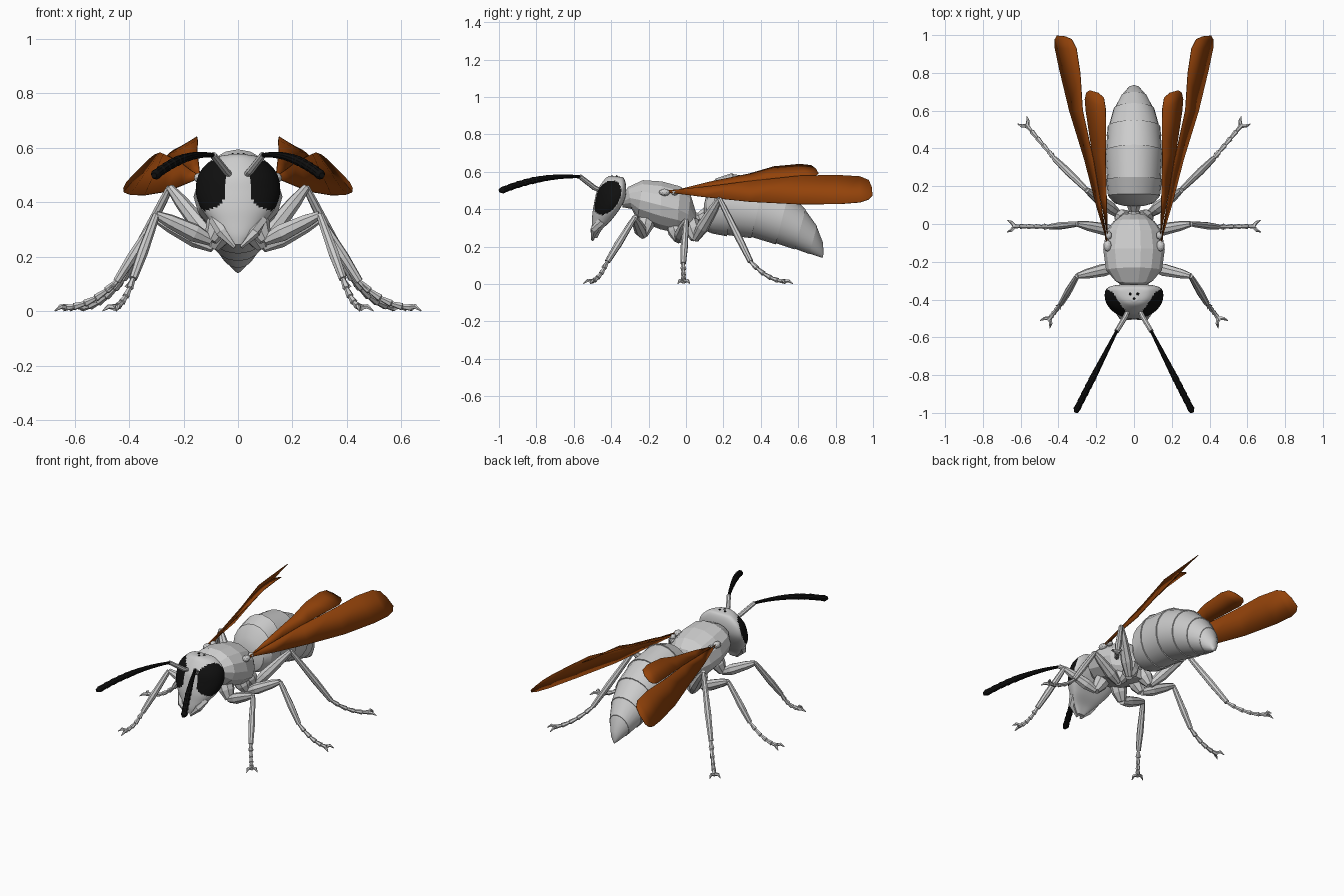
import bpy, bmesh, math
from mathutils import Vector as V

if "Cube" in bpy.data.objects:
    bpy.data.objects.remove(bpy.data.objects["Cube"])


def material(name, rgb):
    m = bpy.data.materials.new(name)
    m.diffuse_color = (*rgb, 1)
    m.use_nodes = True
    m.node_tree.nodes["Principled BSDF"].inputs["Base Color"].default_value = m.diffuse_color
    return m


GREY = material("light grey", (0.61, 0.61, 0.61))
BLACK = material("black", (0.005, 0.005, 0.005))
AMBER = material("wing brown", (0.29, 0.055, 0.003))


def finish(bm, name, mats, smooth=None):
    bmesh.ops.recalc_face_normals(bm, faces=bm.faces)
    me = bpy.data.meshes.new(name)
    bm.to_mesh(me)
    bm.free()
    ob = bpy.data.objects.new(name, me)
    bpy.context.collection.objects.link(ob)
    for m in mats:
        me.materials.append(m)
    if smooth:
        bpy.context.view_layer.objects.active = ob
        ob.select_set(True)
        bpy.ops.object.shade_smooth_by_angle(angle=math.radians(smooth))
        ob.select_set(False)
    return ob


def loft(name, rings, mats, smooth=None, rule=None):
    bm = bmesh.new()
    rows = [[bm.verts.new(p) for p in r] for r in rings]
    n = len(rows[0])
    for a, b in zip(rows, rows[1:]):
        for i in range(n):
            j = (i + 1) % n
            bm.faces.new((a[i], a[j], b[j], b[i]))
    bm.faces.new(rows[0])
    bm.faces.new(rows[-1])
    if rule:
        for f in bm.faces:
            f.material_index = rule(f.calc_center_median())
    return finish(bm, name, mats, smooth)


def oval(y1, z1, y2, z2, rx, n, scale=1, flat_back=False):
    """Oval ring whose two extremes lie at (y1, z1) and (y2, z2)."""
    p1, p2 = V((0, y1, z1)), V((0, y2, z2))
    mid = p1.lerp(p2, 0.68 if flat_back else 0.5)
    out = []
    for i in range(n):
        a = 2 * math.pi * i / n
        c, s = math.cos(a), math.sin(a)
        if flat_back and s < 0:          # squarer rear half
            c, s = math.copysign(abs(c) ** 0.6, c), -abs(s) ** 0.6
        h = (p1 - mid) * s if s > 0 else (p2 - mid) * -s
        out.append(mid + scale * (V((rx * c, 0, 0)) + h))
    return out


def tube(name, pts, radii, n=8, mat=GREY, smooth=None):
    pts = [V(p) for p in pts]
    rings = []
    for i, (p, r) in enumerate(zip(pts, radii)):
        d = (pts[min(i + 1, len(pts) - 1)] - pts[max(i - 1, 0)]).normalized()
        u = d.cross(V((0.3, 0.2, 1))).normalized()
        w = d.cross(u)
        rings.append([p + r * (u * math.cos(a) + w * math.sin(a))
                      for a in (2 * math.pi * k / n for k in range(n))])
    return loft(name, rings, [mat], smooth)


def ball(name, loc, size, mat, sub=2):
    bm = bmesh.new()
    bmesh.ops.create_icosphere(bm, subdivisions=sub, radius=1)
    for v in bm.verts:
        v.co = V(loc) + V((v.co[k] * size[k] for k in range(3)))
    return finish(bm, name, [mat])


def resample(keys, steps):
    """Catmull-Rom refinement of a short profile."""
    out = []
    for i in range(len(keys) - 1):
        p0, p1, p2, p3 = (keys[max(0, min(len(keys) - 1, i + k))] for k in (-1, 0, 1, 2))
        for s in range(steps):
            t = s / steps
            out.append([0.5 * (2 * b + (c - a) * t + (2 * a - 5 * b + 4 * c - d) * t * t
                               + (3 * b - a - 3 * c + d) * t ** 3)
                        for a, b, c, d in zip(p0, p1, p2, p3)])
    return out + [list(keys[-1])]


# Head, with the eyes as black faces
def is_eye(p):
    y, z = p.y + 0.422, p.z - 0.462
    along, across = 0.52 * y + 0.854 * z, -0.854 * y + 0.52 * z
    inner = 0.045 + 0.25 * max(0, 0.44 - p.z)
    return int(abs(p.x) > inner and (along / 0.1) ** 2 + (across / 0.064) ** 2 < 1)


head = [(-0.41, 0.578, -0.36, 0.575, 0.03), (-0.435, 0.56, -0.332, 0.565, 0.085),
        (-0.475, 0.50, -0.32, 0.52, 0.138), (-0.49, 0.44, -0.325, 0.46, 0.155),
        (-0.50, 0.38, -0.355, 0.40, 0.143), (-0.503, 0.33, -0.40, 0.34, 0.105),
        (-0.505, 0.28, -0.45, 0.29, 0.06), (-0.50, 0.245, -0.475, 0.245, 0.022)]
loft("head", [oval(*k, 80, 1, True) for k in resample(head, 8)], [GREY, BLACK], 30, is_eye)
for i, (x, y) in enumerate([(0, -0.395), (-0.02, -0.37), (0.02, -0.37)]):
    ball(f"simple_eye_{i}", (x, y, 0.573), (0.009, 0.009, 0.009), BLACK, 1)

# Thorax
thorax = [(-0.34, 0.47, -0.34, 0.41, 0.04), (-0.31, 0.52, -0.29, 0.40, 0.10),
          (-0.23, 0.558, -0.26, 0.34, 0.148), (-0.13, 0.552, -0.14, 0.29, 0.163),
          (-0.03, 0.525, -0.05, 0.27, 0.148), (0.025, 0.48, 0.0, 0.265, 0.11),
          (0.055, 0.38, 0.045, 0.26, 0.06)]
loft("thorax", [oval(*k, 14) for k in thorax], [GREY])

# Waist and banded abdomen, each band stepping in under the one before
tube("waist", [(0, 0.03, 0.35), (0, 0.07, 0.355), (0, 0.13, 0.38)], [0.045, 0.028, 0.05])
abdomen = [(0.095, 0.42, 0.095, 0.32, 0.05), (0.115, 0.50, 0.105, 0.285, 0.105),
           (0.16, 0.565, 0.14, 0.27, 0.138), (0.25, 0.595, 0.22, 0.255, 0.148),
           (0.42, 0.56, 0.35, 0.245, 0.154), (0.55, 0.49, 0.48, 0.212, 0.140),
           (0.64, 0.40, 0.58, 0.185, 0.108), (0.70, 0.31, 0.66, 0.16, 0.068),
           (0.733, 0.22, 0.715, 0.145, 0.028), (0.735, 0.16, 0.73, 0.14, 0.006)]
rings = []
for i, k in enumerate(abdomen):
    rings.append(oval(*k, 20))
    if 3 <= i <= 7:
        rings.append(oval(*k, 20, 0.96))
loft("abdomen", rings, [GREY], 25)

# Wing outlines: outer edge and inner edge
fore = ([(.14, -.10, .49), (.20, .1, .465), (.262, .34, .44), (.342, .6, .427),
         (.395, .82, .428), (.418, .93, .437), (.42, .975, .452), (.408, .997, .475)],
        [(.145, -.1, .5), (.175, .1, .52), (.215, .34, .55), (.272, .6, .578),
         (.285, .8, .583), (.305, .93, .575), (.33, .978, .555), (.365, .993, .52)])
hind = ([(.14, -.06, .49), (.18, .15, .52), (.225, .4, .555), (.255, .6, .570),
         (.26, .66, .572), (.252, .695, .58), (.235, .708, .592)],
        [(.14, -.06, .5), (.145, .12, .545), (.15, .34, .59), (.148, .47, .628),
         (.15, .61, .641), (.16, .67, .634), (.19, .695, .615)])

# Legs: coxa root, hip, knee, ankle, foot
legs = {"front": [(.05, -.21, .36), (.10, -.23, .26), (.30, -.275, .355), (.385, -.42, .12), (.455, -.51, .014)],
        "middle": [(.05, -.06, .32), (.09, -.04, .235), (.30, .0, .34), (.445, -.015, .11), (.645, -.012, .014)],
        "rear": [(.04, .02, .33), (.08, .05, .24), (.25, .18, .455), (.42, .345, .12), (.575, .53, .014)]}

for side, s in (("right", 1), ("left", -1)):
    def m(p):
        return V((p[0] * s, p[1], p[2]))

    for nm, (outer, inner) in (("fore", fore), ("hind", hind)):
        bm = bmesh.new()
        a, b = ([bm.verts.new(m(p)) for p in e] for e in (outer, inner))
        for i in range(len(a) - 1):
            bm.faces.new((a[i], a[i + 1], b[i + 1], b[i]))
        w = finish(bm, f"{side}_{nm}_wing", [AMBER], 40)
        mod = w.modifiers.new("thickness", 'SOLIDIFY')
        mod.thickness, mod.offset = 0.004, 0
    ball(f"{side}_wing_joint_front", m((.14, -.115, .49)), (.022, .03, .020), GREY)
    ball(f"{side}_wing_joint_rear", m((.135, -.06, .49)), (.018, .022, .016), GREY)

    # Antenna: grey base, black beaded whip
    tube(f"{side}_antenna_base", [m((.03, -.455, .50)), m((.045, -.49, .515)), m((.092, -.568, .575))],
         [.012, .014, .013])
    pts, rad = [], []
    for i in range(11):
        r = 0.009 + 0.010 * min(1, i / 6)
        for t, q in ((i / 11, 0.85), ((i + 0.85) / 11, 1)):
            pts.append(m((.088 + .217 * t, -.56 - .425 * t, .573 + .03 * t - .103 * t * t)))
            rad.append(r * q)
    tube(f"{side}_antenna_whip", pts + [m((.308, -.998, .499))], rad + [.010], 10, BLACK)

    # Jaw
    tube(f"{side}_jaw", [m((.085, -.45, .34)), m((.06, -.49, .29)), m((.012, -.50, .235))],
         [.024, .022, .007], 6)

    for nm, path in legs.items():
        root, hip, knee, ankle, foot = (m(p) for p in path)
        tag = f"{side}_{nm}_leg"
        tube(tag + "_hip", [root, root.lerp(hip, .5), hip], [.048, .046, .024])
        tube(tag + "_thigh", [hip, hip.lerp(knee, .3), hip.lerp(knee, .75), knee],
             [.02, .034, .026, .015])
        tube(tag + "_shin", [knee, knee.lerp(ankle, .15), knee.lerp(ankle, .6), ankle],
             [.013, .016, .020, .015])
        # Five flared foot joints that sag towards the ground
        pts, rad = [], []
        for i in range(5):
            for t, r in ((i / 5, .009), ((i + .9) / 5, .014)):
                p = ankle.lerp(foot, t)
                p.z = max(p.z - 0.10 * t * (1 - t), 0.013)
                pts.append(p)
                rad.append(r)
        tube(tag + "_foot", pts, rad, 6)
        d = (foot - ankle)
        d.z = 0
        d.normalize()
        across = V((-d.y, d.x, 0))
        for k in (-1, 1):
            base = foot - d * .015
            tube(f"{tag}_claw_{k}", [base, base + d * .020 + across * k * .022 + V((0, 0, .004)),
                                     base + d * .042 + across * k * .032 - V((0, 0, .012))],
                 [.011, .009, .002], 5)
            tube(f"{tag}_spur_{k}", [ankle, ankle + d * .03 + across * k * .016 - V((0, 0, .03))],
                 [.006, .001], 4)
